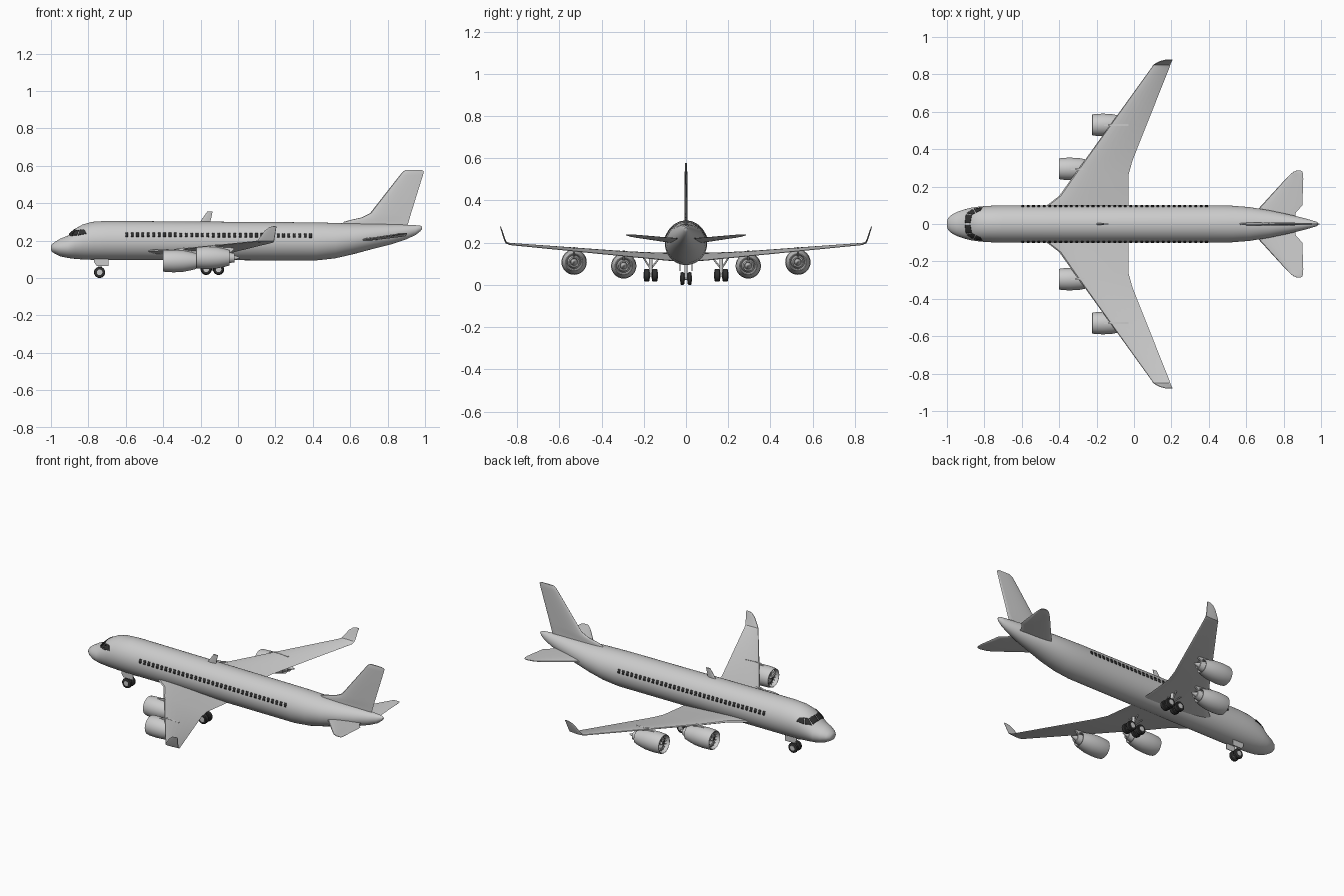
import bpy, bmesh
from math import sin, cos, pi, radians, sqrt
from mathutils import Vector

if "Cube" in bpy.data.objects:
    bpy.data.objects.remove(bpy.data.objects["Cube"])

dark = bpy.data.materials.new("dark")
dark.diffuse_color = (0.03, 0.03, 0.03, 1)
dark.use_nodes = True
dark.node_tree.nodes["Principled BSDF"].inputs["Base Color"].default_value = dark.diffuse_color


def make(name, verts, faces, mirror=False, mat=None, angle=35, solid=0):
    me = bpy.data.meshes.new(name)
    bm = bmesh.new()
    vs = [bm.verts.new(v) for v in verts]
    for f in faces:
        bm.faces.new([vs[i] for i in f])
    bmesh.ops.recalc_face_normals(bm, faces=bm.faces)
    bm.to_mesh(me)
    bm.free()
    ob = bpy.data.objects.new(name, me)
    bpy.context.collection.objects.link(ob)
    if mat:
        me.materials.append(mat)
    bpy.ops.object.select_all(action='DESELECT')
    ob.select_set(True)
    bpy.context.view_layer.objects.active = ob
    bpy.ops.object.shade_smooth_by_angle(angle=radians(angle))
    if solid:
        m = ob.modifiers.new("thickness", 'SOLIDIFY')
        m.thickness, m.offset = solid, 0
    if mirror:
        m = ob.modifiers.new("mirror", 'MIRROR')
        m.use_axis = (False, True, False)
    return ob


def loft(name, rings, **kw):
    n = len(rings[0])
    faces = [(r*n+i, r*n+(i+1) % n, (r+1)*n+(i+1) % n, (r+1)*n+i)
             for r in range(len(rings)-1) for i in range(n)]
    faces += [tuple(range(n)), tuple(range((len(rings)-1)*n, len(rings)*n))]
    return make(name, [p for r in rings for p in r], faces, **kw)


def lathe(name, profile, origin, axis='X', seg=32, **kw):
    rings = []
    for a, r in profile:
        ring = []
        for i in range(seg):
            u, v = r*cos(2*pi*i/seg), r*sin(2*pi*i/seg)
            p = (a, u, v) if axis == 'X' else (u, a, v)
            ring.append(Vector(origin) + Vector(p))
        rings.append(ring)
    return loft(name, rings, **kw)


def foil(y, le, te, z, t, tilt=0, drop=0.0):
    """Airfoil ring: thickness direction turned by tilt, drop lowers the trailing edge."""
    ring, n = [], 10
    for k in range(2*n):
        s = (1 + cos(pi*k/n)) / 2
        h = 3*t*(0.2969*sqrt(s) - 0.126*s - 0.3516*s*s + 0.2843*s**3 - 0.1*s**4) + 0.001
        h *= 1 if k < n else -1
        a = radians(tilt)
        ring.append((le + (te-le)*s, y - h*sin(a), z + h*cos(a) + drop*(0.5-s)))
    return ring


def rod(name, a, b, r, **kw):
    a, b = Vector(a), Vector(b)
    q = (b-a).to_track_quat('Z', 'Y')
    rings = [[p + q @ Vector((r*cos(pi*i/6), r*sin(pi*i/6), 0)) for i in range(12)] for p in (a, b)]
    return loft(name, rings, **kw)


def plate(name, pts, y, w, **kw):
    return loft(name, [[(x, y+s*w/2, z) for x, z in pts] for s in (-1, 1)], **kw)


# Fuselage: x, bottom, top, half width
ST = [(-1, .15, .17, .012), (-.995, .14, .18, .03), (-.98, .13, .192, .046), (-.95, .115, .21, .063),
      (-.91, .107, .226, .077), (-.87, .102, .264, .087), (-.83, .099, .286, .093),
      (-.78, .097, .3, .097), (-.7, .096, .305, .1), (.42, .094, .297, .1), (.52, .105, .294, .098),
      (.62, .128, .291, .09), (.72, .155, .289, .074), (.82, .18, .287, .053), (.9, .207, .284, .034),
      (.95, .23, .282, .02), (.975, .25, .28, .012), (.985, .262, .273, .005)]


def hull(x, a, off=0.0):
    """Point on the fuselage at station x and angle a above the horizon."""
    for p, q in zip(ST, ST[1:]):
        if x <= q[0]:
            break
    f = (x-p[0]) / (q[0]-p[0])
    b, t, w = [p[i] + (q[i]-p[i])*f for i in (1, 2, 3)]
    return (x, (w+off)*cos(a), (b+t)/2 + ((t-b)/2+off)*sin(a))


loft("fuselage", [[hull(s[0], 2*pi*i/48) for i in range(48)] for s in ST], angle=50)


def patches(name, quads, off, n):
    verts, faces = [], []
    for q in quads:
        o = len(verts)
        for i in range(n+1):
            for j in range(n+1):
                u, v = i/n, j/n
                x, a = [(q[0][k]*(1-u)+q[1][k]*u)*(1-v) + (q[3][k]*(1-u)+q[2][k]*u)*v for k in (0, 1)]
                verts.append(hull(x, radians(a), off))
        faces += [(o+i*(n+1)+j, o+(i+1)*(n+1)+j, o+(i+1)*(n+1)+j+1, o+i*(n+1)+j+1)
                  for i in range(n) for j in range(n)]
    make(name, verts, faces, mirror=True, mat=dark, solid=0.003)


# Cabin and cockpit windows
xs = [-.595 + i*.0289 for i in range(35)]
patches("cabin_windows", [[(x-.007, 11), (x+.007, 11), (x+.007, 24), (x-.007, 24)] for x in xs], .0008, 2)
patches("cockpit_windows", [
    [(-.903, 87), (-.898, 52), (-.868, 58), (-.876, 87)],
    [(-.894, 46), (-.862, 30), (-.85, 50), (-.865, 56)],
    [(-.855, 28), (-.81, 24), (-.822, 41), (-.845, 49)]], .0018, 5)

# Wings with upturned tips
loft("wings", [foil(*s) for s in [
    (.04, -.53, -.03, .128, .045, 0, .03), (.1, -.465, -.03, .131, .04, 0, .028),
    (.15, -.40, -.03, .135, .034, 0, .025), (.26, -.322, -.03, .143, .027, 0, .02),
    (.34, -.264, -.008, .15, .023, 0, .018), (.835, .093, .189, .193, .012, 0, .006),
    (.852, .104, .194, .2, .01, 40, 0), (.86, .118, .197, .218, .009, 70, 0),
    (.871, .142, .202, .252, .007, 72, 0), (.877, .165, .205, .27, .005, 72, 0),
    (.879, .185, .205, .276, .003, 72, 0)]], mirror=True)

# Tailplanes
loft("tailplanes", [foil(*s) for s in [
    (.02, .62, .86, .208, .024, 0, -.02), (.06, .645, .865, .212, .022, 0, -.02),
    (.1, .682, .9, .216, .02, 0, -.018), (.24, .81, .905, .232, .013, 0, -.01),
    (.268, .838, .904, .235, .01, 0, -.006), (.28, .855, .9, .237, .007, 0, 0),
    (.285, .868, .893, .237, .003, 0, 0)]], mirror=True)

# Tail fin and roof antenna
loft("tail_fin", [foil(0, le, te, z, t, 90) for z, le, te, t in [
    (.265, .55, .9, .024), (.3, .565, .912, .024), (.31, .6, .915, .024), (.323, .66, .919, .024),
    (.345, .705, .925, .024), (.55, .866, .989, .016), (.57, .883, .994, .014), (.578, .9, .98, .008)]])
loft("roof_antenna", [foil(0, -.21, -.15, .29, .016, 90), foil(0, -.165, -.136, .354, .009, 90)])

# Engines with pylons
NACELLE = [(.04, .01), (.035, .048), (.008, .049), (.001, .052), (.002, .055), (.015, .058), (.06, .06),
           (.11, .057), (.155, .048), (.18, .041), (.18, .038), (.16, .032), (.205, .024),
           (.205, .019), (.195, .016), (.235, .003)]
for tag, x, y, z in (("inner", -.402, .295, .09), ("outer", -.225, .53, .108)):
    lathe(tag + "_engines", NACELLE, (x, y, z), mirror=True)
    lathe(tag + "_fans", [(.03, .012), (.03, .0475), (.037, .0475)], (x, y, z), mirror=True, mat=dark)
    lathe(tag + "_spinners", [(.012, .001), (.016, .006), (.032, .014)], (x, y, z), seg=16, mirror=True)
    blades = []
    for k in range(16):
        a = 2*pi*k/16
        blades += [(x+d, y + r*cos(a+s), z + r*sin(a+s))
                   for r, d, s in ((.01, .018, 0), (.047, .018, 0), (.047, .029, .2), (.01, .029, .2))]
    make(tag + "_fan_blades", blades, [tuple(range(4*k, 4*k+4)) for k in range(16)],
         mirror=True, solid=.001)
    plate(tag + "_pylons", [(x+a, z+b) for a, b in
          [(.055, .057), (.11, .072), (.195, .066), (.205, .045), (.18, .025), (.06, .045)]],
          y, .01, mirror=True)


# Landing gear
def wheel(name, x, y, z, r, w):
    tyre = [(-.5, .5), (-.5, .82), (-.36, .96), (-.15, 1), (.15, 1), (.36, .96), (.5, .82), (.5, .5)]
    lathe(name + "_tyres", [(a*w, b*r) for a, b in tyre], (x, y, z), 'Y', 24, mirror=True, mat=dark)
    lathe(name + "_hubs", [(-.56*w, .2*r), (-.54*w, .5*r), (.54*w, .5*r), (.56*w, .2*r)],
          (x, y, z), 'Y', 16, mirror=True)


wheel("nose_wheel", -.74, .017, .03, .03, .02)
rod("nose_axle", (-.74, -.017, .03), (-.74, .017, .03), .006)
rod("nose_strut", (-.74, 0, .03), (-.735, 0, .12), .008)
plate("nose_gear_doors", [(-.77, .105), (-.77, .085), (-.755, .065), (-.692, .065), (-.692, .105)],
      .028, .004, mirror=True)
for i, x in enumerate((-.17, -.104)):
    for j, y in enumerate((.148, .186)):
        wheel(f"main_wheel_{i}{j}", x, y, .046, .03, .027)
    rod(f"main_axles_{i}", (x, .148, .046), (x, .186, .046), .006, mirror=True)
rod("bogie_beams", (-.17, .167, .046), (-.104, .167, .046), .007, mirror=True)
rod("main_struts", (-.137, .167, .046), (-.137, .167, .135), .009, mirror=True)
rod("outer_braces", (-.137, .167, .075), (-.137, .205, .135), .004, mirror=True)
rod("inner_braces", (-.137, .167, .075), (-.137, .125, .13), .004, mirror=True)
rod("drag_braces", (-.137, .167, .07), (-.2, .167, .13), .004, mirror=True)
